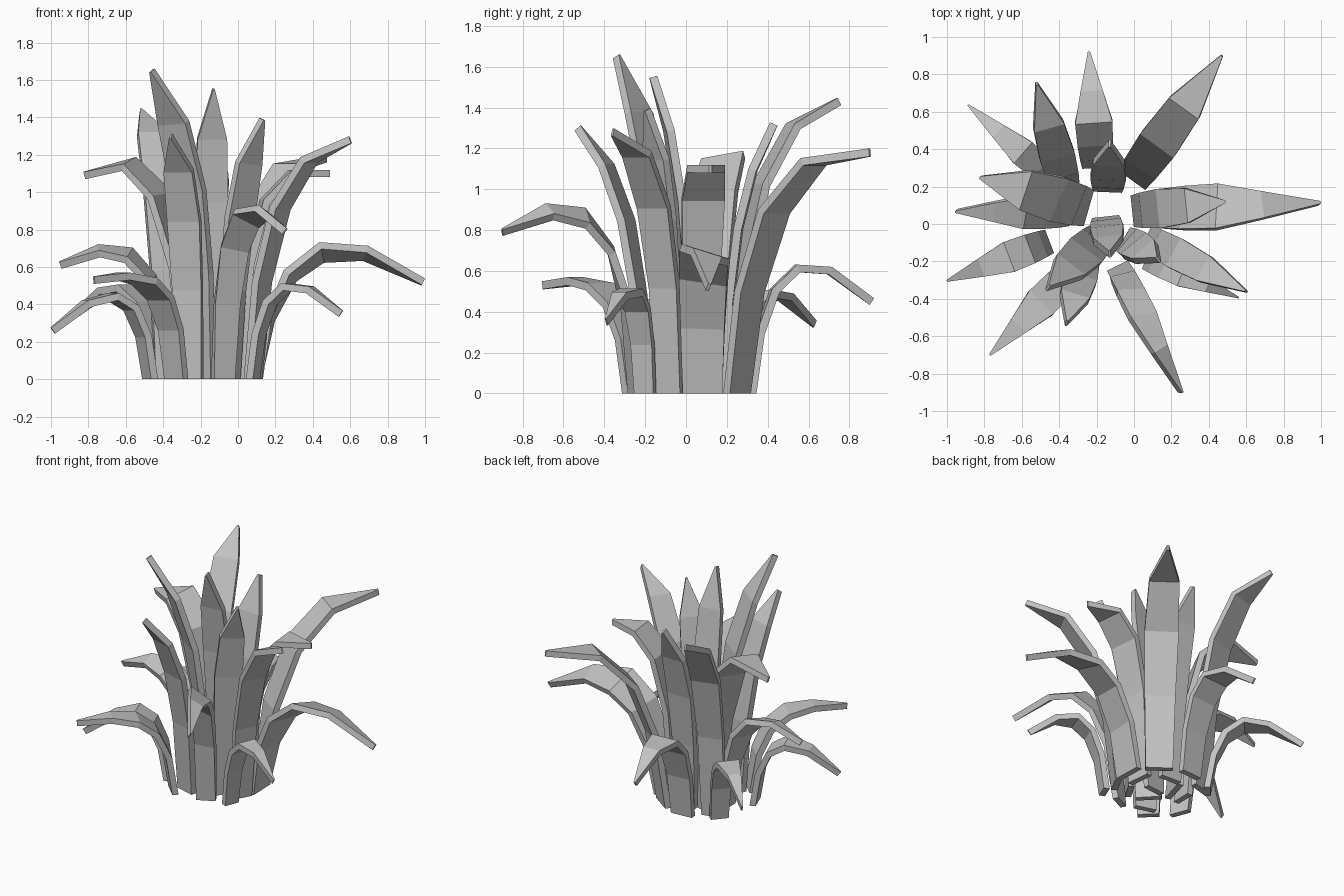
import bpy, bmesh
from math import cos, sin, radians
from mathutils import Vector

cube = bpy.data.objects.get("Cube")
if cube:
    bpy.data.objects.remove(cube, do_unlink=True)

# One plain grey for the whole plant
grey = bpy.data.materials.new("leaf_grey")
grey.use_nodes = True
grey.diffuse_color = (0.55, 0.55, 0.55, 1)
grey.node_tree.nodes["Principled BSDF"].inputs["Base Color"].default_value = (0.55, 0.55, 0.55, 1)

THICKNESS = 0.04
# Relative width from root to tip
LONG_TAPER = [0.78, 0.86, 0.95, 1.0, 0.6, 0.06]
POINTED_TAPER = [0.8, 0.9, 1.0, 0.88, 0.06]


def bezier(a, b, c, d, t):
    s = 1 - t
    return s**3 * a + 3 * s * s * t * b + 3 * s * t * t * c + t**3 * d


def make_leaf(name, taper, root, tip, width, rise, arch, roll=0):
    """A flat blade swept along an arc; rise and arch are control heights
    relative to the tip, roll turns the blade about its own length."""
    base = Vector((*root, 0))
    end = Vector(tip)
    height = end.z
    flat = Vector((end.x - base.x, end.y - base.y, 0))
    out = flat.normalized()
    side = Vector((-out.y, out.x, 0))
    up = Vector((0, 0, 1))
    controls = (base,
                base + flat * 0.07 + up * height * rise,
                base + flat * 0.34 + up * height * arch,
                end)
    steps = len(taper) - 1
    path = [bezier(*controls, i / steps) for i in range(steps + 1)]

    bm = bmesh.new()
    rings = []
    for i, centre in enumerate(path):
        tangent = (path[min(i + 1, steps)] - path[max(i - 1, 0)]).normalized()
        normal = out if i == 0 else side.cross(tangent).normalized()
        turn = radians(roll) * min(1, 2 * i / steps)
        half_w = (side * cos(turn) + normal * sin(turn)) * width * taper[i] / 2
        half_t = (normal * cos(turn) - side * sin(turn)) * THICKNESS / 2
        corners = (half_w + half_t, half_t - half_w, -half_w - half_t, half_w - half_t)
        rings.append([bm.verts.new(centre + c) for c in corners])
    for lower, upper in zip(rings, rings[1:]):
        for k in range(4):
            n = (k + 1) % 4
            bm.faces.new((lower[k], lower[n], upper[n], upper[k]))
    bm.faces.new(rings[0])
    bm.faces.new(rings[-1])
    bmesh.ops.recalc_face_normals(bm, faces=bm.faces)

    mesh = bpy.data.meshes.new(name)
    bm.to_mesh(mesh)
    bm.free()
    mesh.materials.append(grey)
    bpy.context.collection.objects.link(bpy.data.objects.new(name, mesh))


# Each leaf: root xy, tip xyz, width, rise, arch, optional roll
drooping_leaves = [
    ((-0.20, 0.32), (-0.24, 0.91, 0.45), 0.20, 1.2, 1.85),
    ((-0.42, 0.23), (-0.88, 0.63, 0.34), 0.15, 1.3, 1.95),
    ((-0.36, 0.06), (-0.95, 0.07, 0.61), 0.18, 1.0, 1.35, 18),
    ((-0.47, -0.10), (-0.99, -0.30, 0.26), 0.17, 1.7, 2.3),
    ((-0.33, -0.25), (-0.77, -0.70, 0.53), 0.18, 1.0, 1.12),
    ((0.08, -0.20), (0.55, -0.39, 0.35), 0.13, 1.3, 1.9),
    ((0.11, 0.08), (0.99, 0.11, 0.52), 0.25, 1.15, 1.75, 18),
    ((-0.08, -0.24), (0.25, -0.90, 0.79), 0.16, 1.0, 1.35, 32),
]
spreading_leaves = [
    ((0.00, 0.25), (0.47, 0.90, 1.18), 0.22, 0.6, 1.08),
    ((-0.26, 0.09), (-0.82, 0.25, 1.09), 0.25, 0.85, 1.22, 10),
    ((0.01, 0.07), (0.49, 0.12, 1.10), 0.21, 0.9, 1.07),
    ((0.08, -0.08), (0.60, -0.36, 1.28), 0.17, 0.6, 0.97),
    ((-0.37, 0.22), (-0.52, 0.75, 1.43), 0.19, 0.6, 0.97),
]
upright_leaves = [
    ((-0.26, -0.20), (-0.36, -0.53, 1.30), 0.18, 0.55, 0.85),
    ((-0.04, -0.09), (0.13, -0.19, 1.39), 0.18, 0.5, 0.8, 20),
    ((-0.19, -0.08), (-0.46, -0.34, 1.65), 0.21, 0.5, 0.8, -10),
    ((-0.15, 0.02), (-0.13, -0.16, 1.55), 0.18, 0.5, 0.8),
    ((-0.14, 0.19), (-0.13, 0.43, 1.32), 0.19, 0.5, 0.8),
]

for group, taper, leaves in (("drooping_leaf", LONG_TAPER, drooping_leaves),
                             ("spreading_leaf", POINTED_TAPER, spreading_leaves),
                             ("upright_leaf", POINTED_TAPER, upright_leaves)):
    for number, leaf in enumerate(leaves, 1):
        make_leaf(f"{group}_{number}", taper, *leaf)
